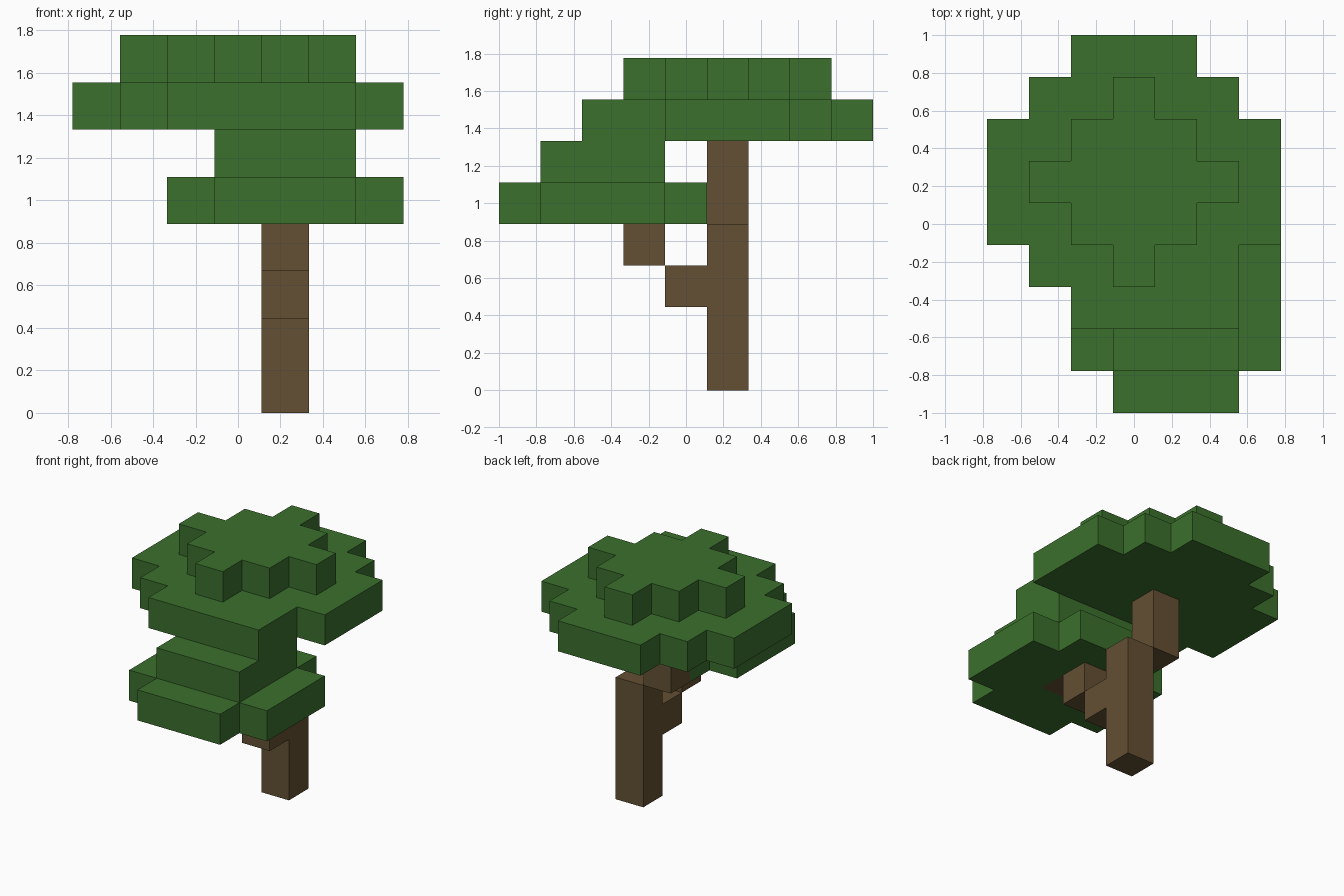
import bpy, bmesh, math
from mathutils import Vector

if "Cube" in bpy.data.objects:
    bpy.data.objects.remove(bpy.data.objects["Cube"], do_unlink=True)

U = 2 / 9  # side of one block


def material(name, rgb):
    m = bpy.data.materials.new(name)
    m.use_nodes = True
    m.diffuse_color = (*rgb, 1)
    bsdf = m.node_tree.nodes["Principled BSDF"]
    bsdf.inputs["Base Color"].default_value = (*rgb, 1)
    bsdf.inputs["Roughness"].default_value = 0.9
    return m


leaf = material("leaf green", (0.044, 0.162, 0.026))
bark = material("bark brown", (0.127, 0.080, 0.033))


def layer(level, first_row, spans):
    """Blocks of one level: each row is an inclusive span along x."""
    return {(x, first_row + n, level)
            for n, (a, b) in enumerate(spans) for x in range(a, b + 1)}


# Trunk, bent upper trunk and stepped branch
trunk_cells = {(1, 1, k) for k in range(4)}
upper_cells = {(0, 1, 4), (0, 1, 5)}
branch_cells = {(1, 0, 2), (1, -1, 3), (1, -2, 4)}
wood = trunk_cells | upper_cells | branch_cells

# Low side canopy and large top canopy
low_canopy = (layer(4, -4, [(0, 2)] + [(-1, 3)] * 3 + [(0, 2)])
              | layer(5, -3, [(0, 2)] * 3)) - wood
top_canopy = (layer(6, -2, [(-1, 2), (-2, 2)] + [(-3, 3)] * 3 + [(-2, 2), (-1, 1)])
              | layer(7, -1, [(0, 0), (-1, 1), (-2, 2), (-1, 1), (0, 0)]))
everything = wood | low_canopy | top_canopy


def build(name, cells, mat):
    """Outer skin of a group of blocks, with flat areas merged."""
    bm = bmesh.new()
    for cell in cells:
        centre = Vector(cell) + Vector((0, 0, 0.5))
        for axis in range(3):
            for sign in (-1, 1):
                n = Vector((0, 0, 0))
                n[axis] = sign
                if tuple(int(c + d) for c, d in zip(cell, n)) in everything:
                    continue
                s = Vector((0, 0, 0))
                s[(axis + 1) % 3] = 1
                t = n.cross(s)
                corners = [s + t, t - s, -s - t, s - t]
                bm.faces.new([bm.verts.new((centre + (n + c) / 2) * U) for c in corners])
    bmesh.ops.remove_doubles(bm, verts=bm.verts, dist=U / 100)
    bmesh.ops.dissolve_limit(bm, angle_limit=math.radians(1),
                             verts=bm.verts, edges=bm.edges)
    mesh = bpy.data.meshes.new(name)
    bm.to_mesh(mesh)
    bm.free()
    mesh.materials.append(mat)
    bpy.context.collection.objects.link(bpy.data.objects.new(name, mesh))


build("trunk", trunk_cells, bark)
build("upper_trunk", upper_cells, bark)
build("branch", branch_cells, bark)
build("low_canopy", low_canopy, leaf)
build("top_canopy", top_canopy, leaf)
